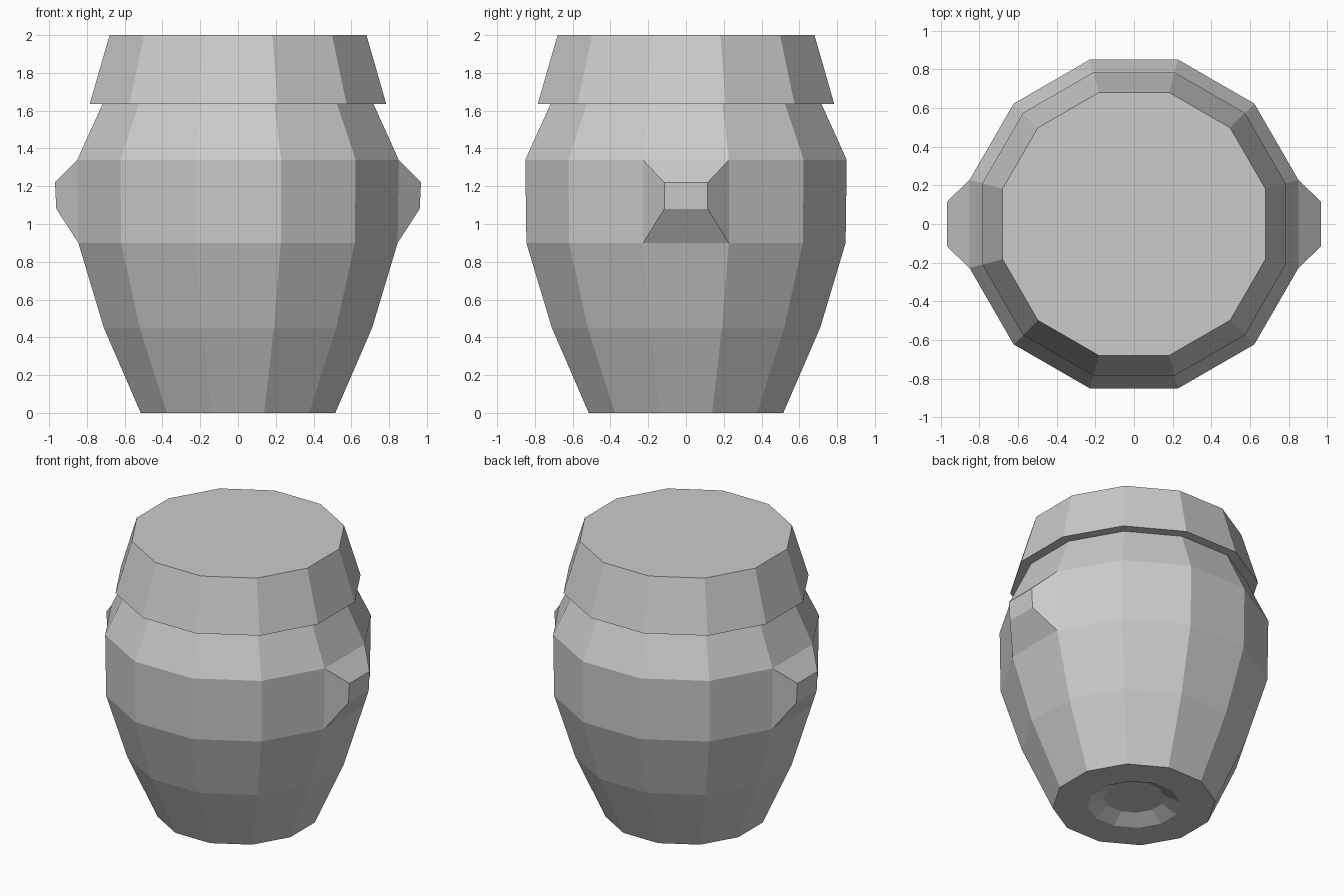
import bpy, bmesh
from math import cos, sin, pi

if "Cube" in bpy.data.objects:
    bpy.data.objects.remove(bpy.data.objects["Cube"])

SIDES = 12


def ring(bm, apothem, z):
    r = apothem / cos(pi / SIDES)
    return [bm.verts.new((r * cos(2 * pi * (i + 0.5) / SIDES),
                          r * sin(2 * pi * (i + 0.5) / SIDES), z)) for i in range(SIDES)]


def faceted(name, profile, finish=None):
    """Twelve-sided solid through (apothem, z) rings, capped at both ends."""
    bm = bmesh.new()
    rings = [ring(bm, a, z) for a, z in profile]
    for lo, hi in zip(rings, rings[1:]):
        for i in range(SIDES):
            j = (i + 1) % SIDES
            bm.faces.new((lo[i], lo[j], hi[j], hi[i]))
    bm.faces.new(rings[0])
    bm.faces.new(rings[-1])
    if finish:
        finish(bm)
    bmesh.ops.recalc_face_normals(bm, faces=bm.faces[:])
    mesh = bpy.data.meshes.new(name)
    bm.to_mesh(mesh)
    bm.free()
    obj = bpy.data.objects.new(name, mesh)
    bpy.context.collection.objects.link(obj)
    return obj


def pull_lugs(bm):
    """Extrude the left and right belly panels into tapered lugs."""
    bm.normal_update()
    for side in (-1, 1):
        panel = next(f for f in bm.faces if len(f.verts) == 4
                     and f.calc_center_median().x * side > 0.82
                     and 1.0 < f.calc_center_median().z < 1.25)
        lug = bmesh.ops.extrude_discrete_faces(bm, faces=[panel])["faces"][0]
        for v in lug.verts:
            upper = v.co.z > 1.1
            v.co.x = side * (0.969 if upper else 0.962)
            v.co.y = 0.115 if v.co.y > 0 else -0.115
            v.co.z = 1.22 if upper else 1.08


# Jar body, starting from the recess under the base
faceted("jar_body", [(0.195, 0.055), (0.295, 0), (0.515, 0), (0.71, 0.45),
                     (0.845, 0.90), (0.851, 1.34), (0.715, 1.64)], pull_lugs)

# Overhanging tapered lid
faceted("jar_lid", [(0.785, 1.635), (0.68, 2.0)])
